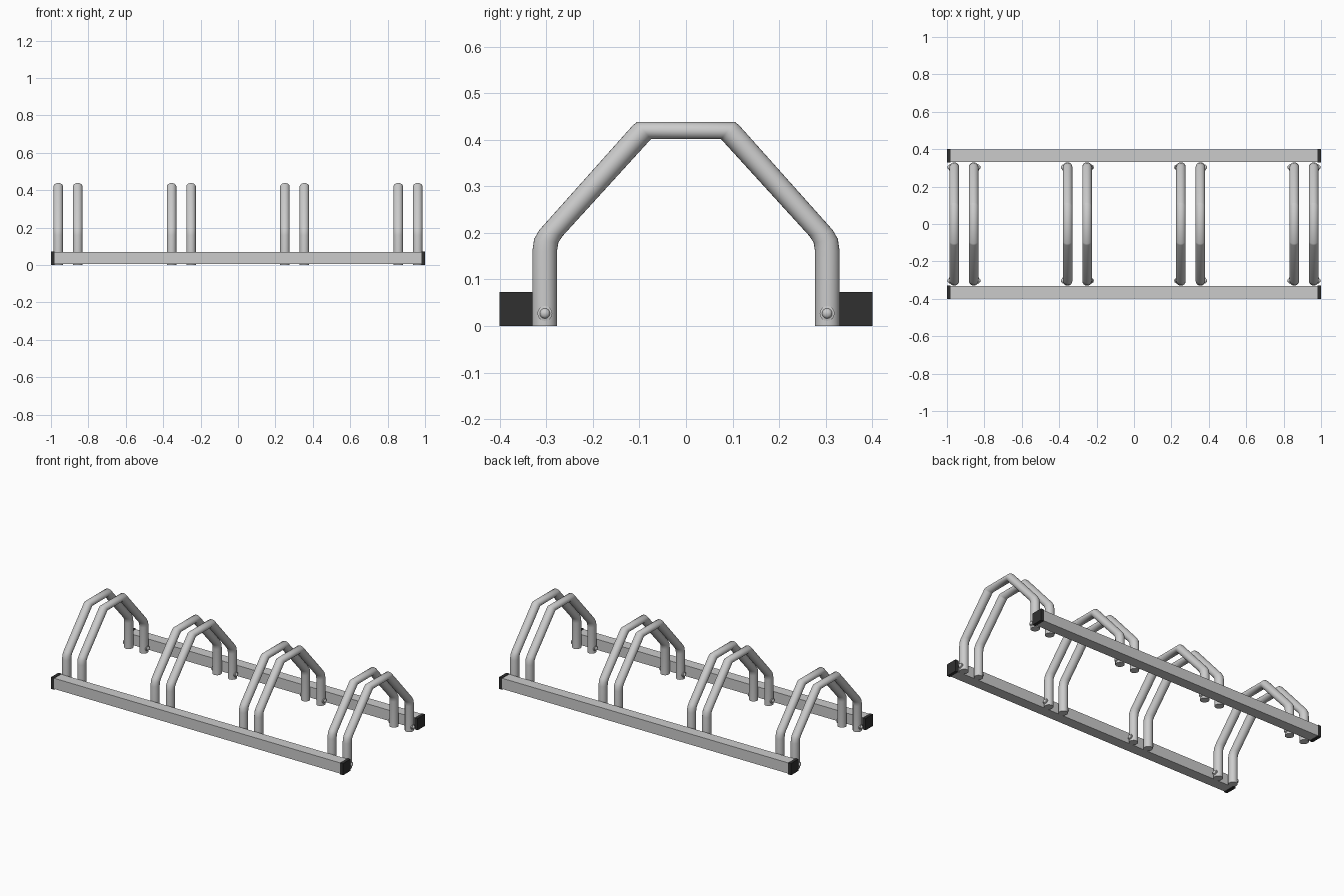
import bpy, bmesh, math
from mathutils import Vector, Matrix

if "Cube" in bpy.data.objects:
    bpy.data.objects.remove(bpy.data.objects["Cube"])


def material(name, rgb):
    m = bpy.data.materials.new(name)
    m.diffuse_color = (*rgb, 1)
    m.use_nodes = True
    m.node_tree.nodes["Principled BSDF"].inputs["Base Color"].default_value = m.diffuse_color
    return m


STEEL = material("galvanised grey", (0.60, 0.60, 0.60))
BLACK = material("black plastic", (0.03, 0.03, 0.03))


def finish(bm, name, mat, smooth=False):
    bmesh.ops.recalc_face_normals(bm, faces=bm.faces)
    me = bpy.data.meshes.new(name)
    bm.to_mesh(me)
    bm.free()
    me.materials.append(mat)
    ob = bpy.data.objects.new(name, me)
    bpy.context.collection.objects.link(ob)
    if smooth:
        bpy.ops.object.select_all(action='DESELECT')
        ob.select_set(True)
        bpy.context.view_layer.objects.active = ob
        bpy.ops.object.shade_smooth_by_angle(angle=math.radians(50))
    return ob


def box(name, lo, hi, mat):
    bm = bmesh.new()
    lo, hi = Vector(lo), Vector(hi)
    bmesh.ops.create_cube(bm, size=1, matrix=Matrix.Translation((lo + hi) / 2)
                          @ Matrix.Diagonal((*(hi - lo), 1)))
    return finish(bm, name, mat)


# Hoop side profile, front half: outer and inner (y, z) of each tube section
HALF = [((-0.330, 0.000), (-0.277, 0.000)),
        ((-0.330, 0.160), (-0.277, 0.160)),
        ((-0.326, 0.187), (-0.274, 0.179)),
        ((-0.315, 0.206), (-0.265, 0.193)),
        ((-0.114, 0.431), (-0.080, 0.396)),
        ((-0.105, 0.438), (-0.075, 0.401))]
SECTIONS = HALF + [((-o[0], o[1]), (-i[0], i[1])) for o, i in reversed(HALF)]
SIDES, HALF_WIDTH = 24, 0.0255


def hoop(name, x):
    bm = bmesh.new()
    rings = []
    for o, i in SECTIONS:
        o, i = Vector((x, *o)), Vector((x, *i))
        mid, arm = (o + i) / 2, (o - i) / 2
        rings.append([bm.verts.new(mid + arm * math.cos(a) + Vector((HALF_WIDTH * math.sin(a), 0, 0)))
                      for a in (2 * math.pi * k / SIDES for k in range(SIDES))])
    for a, b in zip(rings, rings[1:]):
        for k in range(SIDES):
            n = (k + 1) % SIDES
            bm.faces.new((a[k], a[n], b[n], b[k]))
    bm.faces.new(rings[0])
    bm.faces.new(rings[-1])
    finish(bm, name, STEEL, True)


# Bolt: washer plus domed head, lathed around the x axis
def bolt(name, x, y, side):
    bm = bmesh.new()
    profile = [(-0.012, 0.016), (0.002, 0.016), (0.003, 0.011), (0.007, 0.010), (0.010, 0.006), (0.011, 0.001)]
    rings = [[bm.verts.new((x + side * d, y + r * math.cos(k * math.pi / 8), 0.027 + r * math.sin(k * math.pi / 8)))
              for k in range(16)] for d, r in profile]
    for a, b in zip(rings, rings[1:]):
        for k in range(16):
            n = (k + 1) % 16
            bm.faces.new((a[k], a[n], b[n], b[k]))
    bm.faces.new(rings[0])
    bm.faces.new(rings[-1])
    finish(bm, name, STEEL, True)


# Rails with end caps
for label, s in (("front", -1), ("back", 1)):
    y0, y1 = sorted((s * 0.332, s * 0.398))
    box(label + "_rail", (-0.982, y0, 0.004), (0.982, y1, 0.070), STEEL)
    y0, y1 = sorted((s * 0.329, s * 0.400))
    for end, e in (("left", -1), ("right", 1)):
        x0, x1 = sorted((e * 0.98, e * 1.0))
        box(f"{label}_{end}_end_cap", (x0, y0, 0.0), (x1, y1, 0.073), BLACK)

# Four pairs of hoops, bolted on the outer side of each pair
for p, cx in enumerate((-0.909, -0.303, 0.303, 0.909)):
    for side in (-1, 1):
        x = cx + side * 0.052
        tag = f"{p + 1}_{'left' if side < 0 else 'right'}"
        hoop("wheel_hoop_" + tag, x)
        for label, s in (("front", -1), ("back", 1)):
            bolt(f"bolt_{tag}_{label}", x + side * 0.025, s * 0.303, side)
